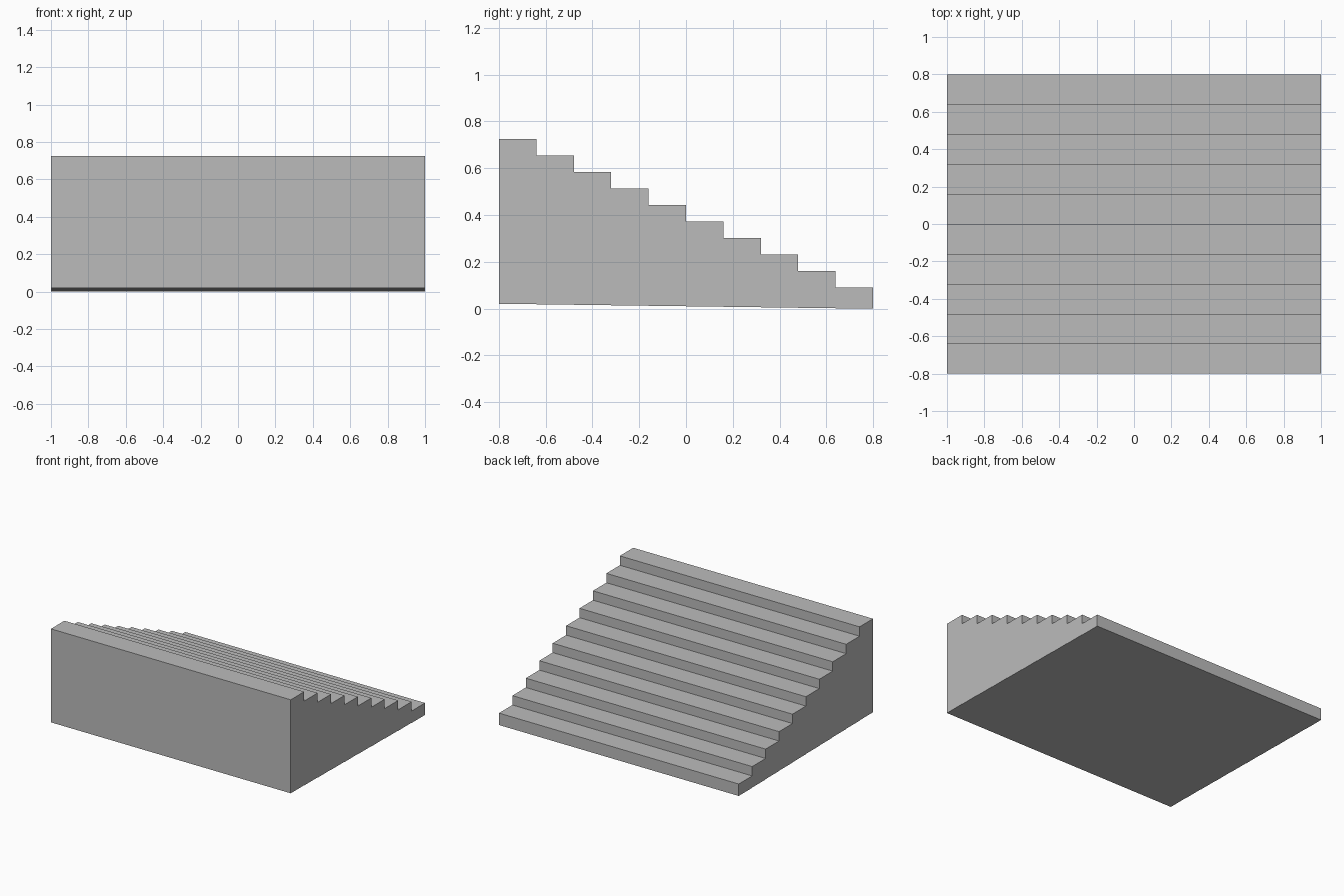
import bpy

cube = bpy.data.objects.get("Cube")
if cube:
    bpy.data.objects.remove(cube, do_unlink=True)

STEPS = 10
WIDTH = 2.0
TREAD = 0.16
LOW_TOP, HIGH_TOP = 0.09, 0.725
HIGH_BOTTOM = 0.02

# Plain grey stone
stone = bpy.data.materials.new("grey stone")
stone.use_nodes = True
grey = (0.5, 0.5, 0.5, 1.0)
stone.diffuse_color = grey
stone.node_tree.nodes["Principled BSDF"].inputs["Base Color"].default_value = grey


def add_step(index):
    """One full-height block; the blocks lift slightly towards the tall front."""
    rise = index / (STEPS - 1)
    top = LOW_TOP + (HIGH_TOP - LOW_TOP) * rise
    bottom = HIGH_BOTTOM * rise
    y = TREAD * (STEPS / 2 - index - 0.5)
    bpy.ops.mesh.primitive_cube_add(size=1, location=(0, y, (top + bottom) / 2))
    step = bpy.context.object
    step.name = f"stair_step_{index + 1}"
    step.scale = (WIDTH, TREAD, top - bottom)
    bpy.ops.object.transform_apply(location=False, rotation=False, scale=True)
    step.data.materials.append(stone)


# Staircase from the low back step to the tall front step
for i in range(STEPS):
    add_step(i)
